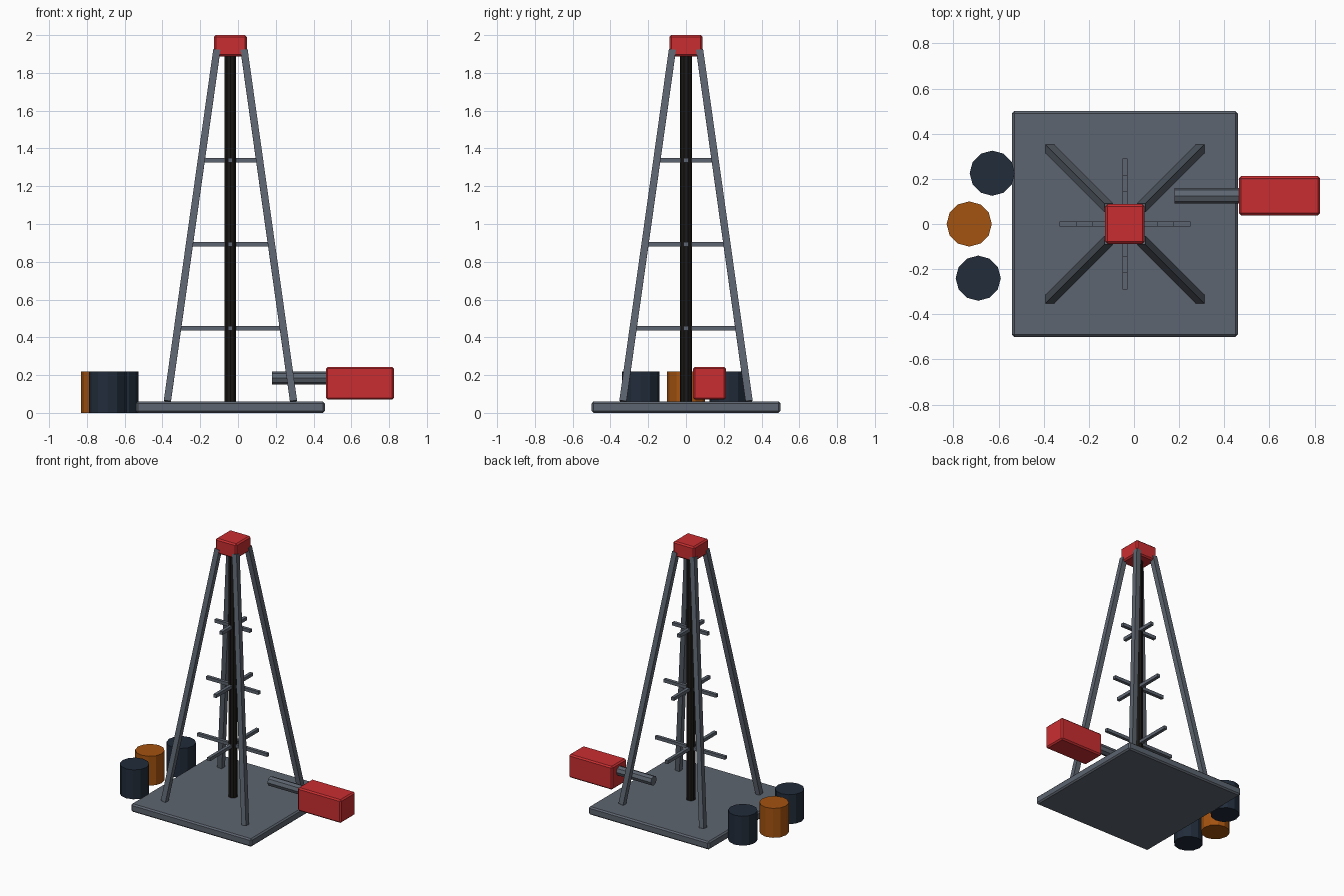
import bpy, math
from mathutils import Vector

if "Cube" in bpy.data.objects:
    bpy.data.objects.remove(bpy.data.objects["Cube"])

CX = -0.04  # tower centre line in x


def material(name, rgb):
    m = bpy.data.materials.new(name)
    m.diffuse_color = (*rgb, 1)
    m.use_nodes = True
    m.node_tree.nodes["Principled BSDF"].inputs["Base Color"].default_value = m.diffuse_color
    return m


STEEL = material("steel grey", (0.11, 0.13, 0.16))
RED = material("signal red", (0.59, 0.027, 0.03))
BLACK = material("mast black", (0.010, 0.009, 0.008))
NAVY = material("dark navy", (0.015, 0.025, 0.042))
ORANGE = material("rust orange", (0.37, 0.085, 0.005))


def finish(name, mat, bevel=0):
    o = bpy.context.object
    o.name = name
    o.data.materials.append(mat)
    if bevel:
        b = o.modifiers.new("edge", 'BEVEL')
        b.width = bevel
        b.segments = 1
    return o


def box(name, mat, center, size, bevel=0):
    bpy.ops.mesh.primitive_cube_add(size=1, location=center)
    o = bpy.context.object
    for v in o.data.vertices:
        v.co = [c * s for c, s in zip(v.co, size)]
    return finish(name, mat, bevel)


def cylinder(name, mat, center, radius, length, sides, rot=(0, 0, 0)):
    bpy.ops.mesh.primitive_cylinder_add(vertices=sides, radius=radius, depth=length,
                                        location=center, rotation=rot)
    return finish(name, mat)


# base plate, top cap and central mast
box("base_plate", STEEL, (CX, 0, 0.03), (1, 1, 0.06), 0.01)
box("top_cap", RED, (CX, 0, 1.944), (0.175, 0.175, 0.112), 0.01)
cylinder("mast", BLACK, (CX, 0, 0.98), 0.032, 1.84, 10)

# four leaning legs
for sx in (-1, 1):
    for sy in (-1, 1):
        a = Vector((CX + sx * 0.334, sy * 0.334, 0.062))
        b = Vector((CX + sx * 0.072, sy * 0.072, 1.922))
        leg = box("leg", STEEL, (a + b) / 2, (0.038, 0.038, (b - a).length))
        leg.rotation_mode = 'QUATERNION'
        leg.rotation_quaternion = Vector((0, 0, 1)).rotation_difference(b - a)

# crossed braces at three levels
for z, half in ((0.447, 0.29), (0.892, 0.217), (1.337, 0.146)):
    box("brace_x", STEEL, (CX, 0, z), (2 * half, 0.024, 0.024))
    box("brace_y", STEEL, (CX, 0, z), (0.024, 2 * half, 0.024))

# motor with its drive shaft
box("motor", RED, (0.645, 0.125, 0.157), (0.36, 0.174, 0.174), 0.01)
cylinder("drive_shaft", STEEL, (0.33, 0.125, 0.185), 0.035, 0.3, 8, (0, math.pi / 2, 0))

# drums beside the base
for name, mat, x, y in (("drum_back", NAVY, -0.628, 0.225),
                        ("drum_middle", ORANGE, -0.73, 0.0),
                        ("drum_front", NAVY, -0.69, -0.24)):
    cylinder(name, mat, (x, y, 0.11), 0.1, 0.22, 12)
